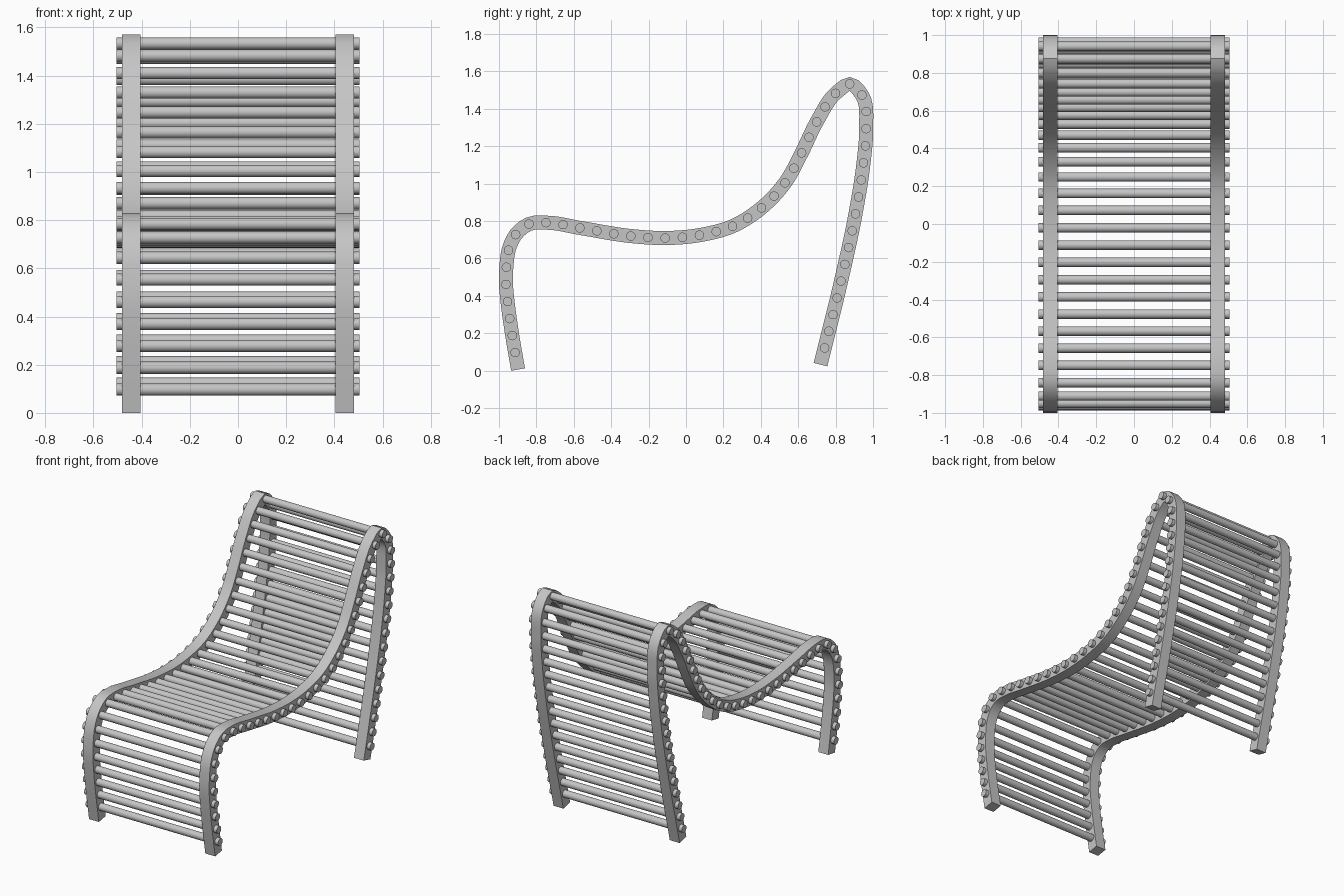
import bpy, bmesh, math
from mathutils import Vector

cube = bpy.data.objects.get("Cube")
if cube:
    bpy.data.objects.remove(cube, do_unlink=True)

# Single grey finish
grey = bpy.data.materials.new("warm_grey")
grey.use_nodes = True
colour = (0.56, 0.56, 0.56, 1.0)
grey.diffuse_color = colour
grey.node_tree.nodes["Principled BSDF"].inputs["Base Color"].default_value = colour

# Side profile of the frame (y, z): front foot, knee, seat, back, crest, rear foot
PROFILE = [(-0.898, 0.006), (-0.930, 0.195), (-0.955, 0.377), (-0.963, 0.468),
           (-0.960, 0.559), (-0.947, 0.650), (-0.906, 0.733), (-0.834, 0.786),
           (-0.743, 0.791), (-0.561, 0.762), (-0.289, 0.719), (-0.107, 0.709),
           (0.075, 0.725), (0.251, 0.773), (0.406, 0.872), (0.532, 1.008),
           (0.620, 1.168), (0.701, 1.334), (0.805, 1.487), (0.880, 1.533),
           (0.941, 1.473), (0.963, 1.291), (0.949, 1.110), (0.906, 0.837),
           (0.829, 0.479), (0.719, 0.032)]
RODS = 48
RAIL_X, RAIL_HALF = 0.443, 0.0375
ROD_RADIUS, ROD_LENGTH = 0.025, 1.01


def smooth_path(points, steps=24):
    """Fine curve through the points, with chord-length tangents."""
    p = [Vector(q) for q in points]
    d = [(b - a).length for a, b in zip(p, p[1:])]
    slope = [(b - a) / s for a, b, s in zip(p, p[1:], d)]
    tan = [slope[0]]
    for i in range(1, len(p) - 1):
        tan.append((slope[i - 1] * d[i] + slope[i] * d[i - 1]) / (d[i - 1] + d[i]))
    tan.append(slope[-1])
    out = []
    for i, s in enumerate(d):
        for k in range(steps):
            t = k / steps
            out.append(p[i] * (2*t**3 - 3*t**2 + 1) + tan[i] * s * (t**3 - 2*t**2 + t)
                       + p[i + 1] * (3*t**2 - 2*t**3) + tan[i + 1] * s * (t**3 - t**2))
    return out + [p[-1]]


def resample(path, count):
    """Split the path into equal lengths."""
    lengths = [0.0]
    for a, b in zip(path, path[1:]):
        lengths.append(lengths[-1] + (b - a).length)
    out, j = [], 0
    for i in range(count + 1):
        target = lengths[-1] * i / count
        while j < len(path) - 2 and lengths[j + 1] < target:
            j += 1
        f = (target - lengths[j]) / (lengths[j + 1] - lengths[j])
        out.append(path[j].lerp(path[j + 1], f))
    return out


def add_object(name, bm, angle):
    bmesh.ops.recalc_face_normals(bm, faces=bm.faces)
    mesh = bpy.data.meshes.new(name)
    bm.to_mesh(mesh)
    bm.free()
    mesh.materials.append(grey)
    obj = bpy.data.objects.new(name, mesh)
    bpy.context.collection.objects.link(obj)
    bpy.ops.object.select_all(action='DESELECT')
    obj.select_set(True)
    bpy.context.view_layer.objects.active = obj
    bpy.ops.object.shade_smooth_by_angle(angle=math.radians(angle))
    return obj


path = smooth_path(PROFILE)

# Two side rails: a square section swept along the profile
line = resample(path, (RODS + 1) * 3)
for name, x in (("left_rail", RAIL_X), ("right_rail", -RAIL_X)):
    bm = bmesh.new()
    rings = []
    for i, c in enumerate(line):
        t = (line[min(i + 1, len(line) - 1)] - line[max(i - 1, 0)]).normalized()
        n = Vector((-t.y, t.x)) * RAIL_HALF
        rings.append([bm.verts.new((x + sx * RAIL_HALF, c.x + sn * n.x, c.y + sn * n.y))
                      for sx, sn in ((-1, -1), (1, -1), (1, 1), (-1, 1))])
    for a, b in zip(rings, rings[1:]):
        for k in range(4):
            m = (k + 1) % 4
            bm.faces.new((a[k], a[m], b[m], b[k]))
    bm.faces.new(rings[0])
    bm.faces.new(rings[-1])
    add_object(name, bm, 40)

# Cross rods at equal spacing, poking out through both rails
bm = bmesh.new()
bmesh.ops.create_cone(bm, cap_ends=True, segments=24, radius1=ROD_RADIUS,
                      radius2=ROD_RADIUS, depth=ROD_LENGTH)
first = add_object("cross_rod_01", bm, 40)
for i, c in enumerate(resample(path, RODS + 1)[1:-1]):
    rod = first
    if i:
        rod = bpy.data.objects.new(f"cross_rod_{i + 1:02d}", first.data)
        bpy.context.collection.objects.link(rod)
    rod.rotation_euler = (0, math.pi / 2, 0)
    rod.location = (0, c.x, c.y)
